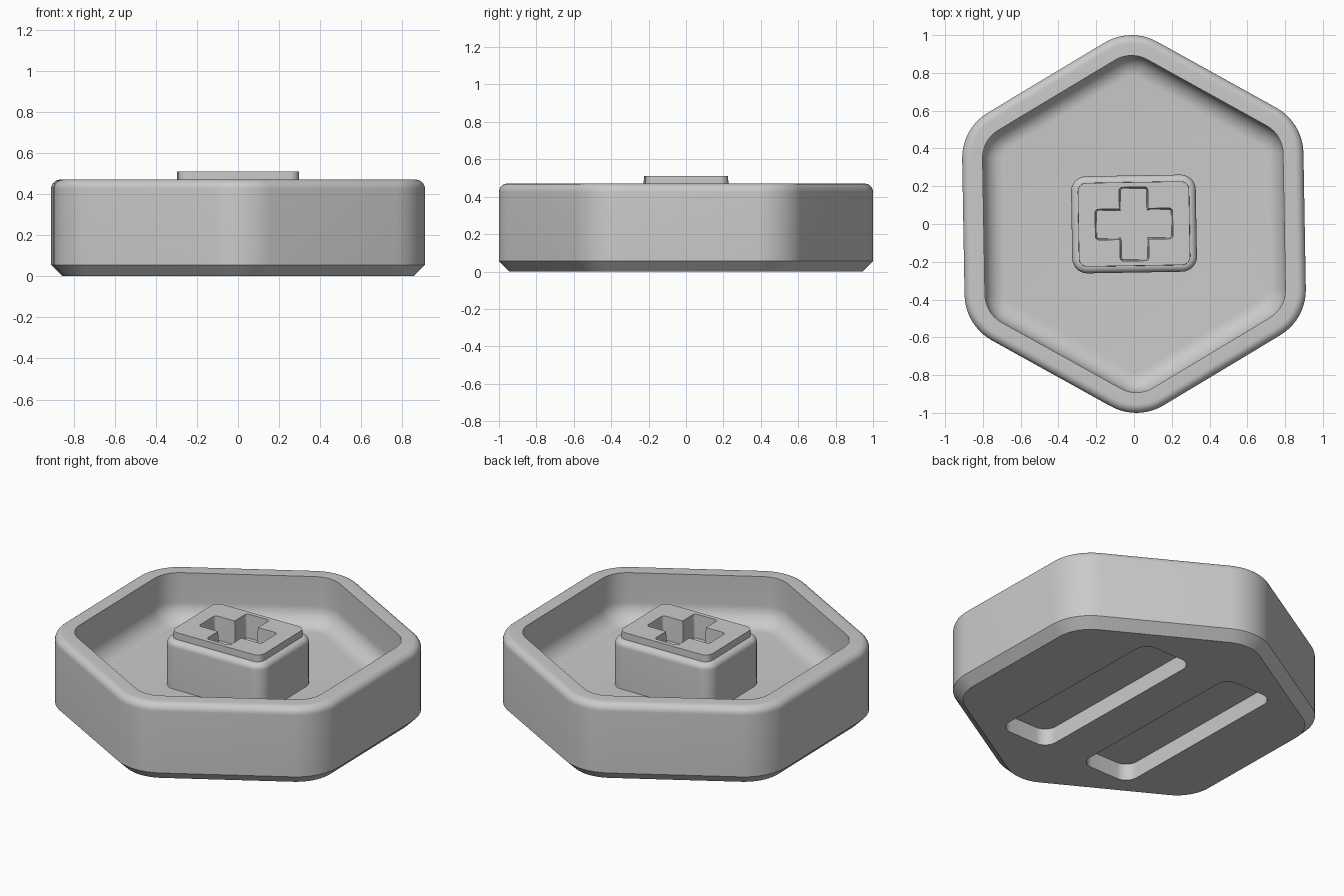
import bpy, bmesh
from math import sin, cos, pi, radians

if "Cube" in bpy.data.objects:
    bpy.data.objects.remove(bpy.data.objects["Cube"])

TWIST = radians(1)      # the whole part is turned slightly about z
ARC = 10                # segments per rounded corner

grey = bpy.data.materials.new("plain grey")
grey.use_nodes = True
grey.diffuse_color = (0.59, 0.59, 0.59, 1)
grey.node_tree.nodes["Principled BSDF"].inputs["Base Color"].default_value = grey.diffuse_color


def loft(name, centres, radius, profile):
    """Stack rounded outlines; profile holds (inset, z) from first cap to last."""
    bm = bmesh.new()
    n = len(centres)
    rings = []
    for inset, z in profile:
        ring = []
        for k, (cx, cy) in enumerate(centres):
            for i in range(ARC + 1):
                a = (k + i / ARC) * 2 * pi / n
                x = cx + (radius - inset) * cos(a)
                y = cy + (radius - inset) * sin(a)
                ring.append(bm.verts.new((x * cos(TWIST) - y * sin(TWIST),
                                          x * sin(TWIST) + y * cos(TWIST), z)))
        rings.append(ring)
    for low, high in zip(rings, rings[1:]):
        for i in range(len(low)):
            j = (i + 1) % len(low)
            bm.faces.new((low[i], low[j], high[j], high[i]))
    bm.faces.new(rings[0])
    bm.faces.new(rings[-1])
    bmesh.ops.recalc_face_normals(bm, faces=bm.faces)
    mesh = bpy.data.meshes.new(name)
    bm.to_mesh(mesh)
    bm.free()
    mesh.materials.append(grey)
    obj = bpy.data.objects.new(name, mesh)
    bpy.context.collection.objects.link(obj)
    return obj


def box_centres(hx, hy, r, x=0):
    """Corner arc centres of a rounded rectangle, counterclockwise."""
    return [(x + sx * (hx - r), sy * (hy - r))
            for sx, sy in ((1, 1), (-1, 1), (-1, -1), (1, -1))]


def fillet(inset, z, r, start, end, steps=8):
    """Quarter round in the (inset, z) plane."""
    return [(inset + r * cos(a), z + r * sin(a))
            for a in (start + (end - start) * i / steps for i in range(steps + 1))]


def cut(target, cutter):
    cutter.hide_render = True
    mod = target.modifiers.new("cut", "BOOLEAN")
    mod.operation = "DIFFERENCE"
    mod.solver = "EXACT"
    mod.object = cutter
    bpy.context.view_layer.objects.active = target
    bpy.ops.object.modifier_apply(modifier=mod.name)
    bpy.data.objects.remove(cutter)


# Hexagonal dish: chamfered foot, rounded rim, filleted hollow
TOP, FLOOR, WALL, RIM, COVE = 0.47, 0.185, 0.108, 0.045, 0.11
hexagon = [(0.72 * cos(a), 0.72 * sin(a)) for a in ((k + 0.5) * pi / 3 for k in range(6))]
profile = [(0.055, 0), (0, 0.055)]
profile += fillet(RIM, TOP - RIM, RIM, pi, pi / 2)
profile += [(WALL, TOP)]
profile += fillet(WALL + COVE, FLOOR + COVE, COVE, pi, 1.5 * pi, 12)
dish = loft("hexagonal_dish", hexagon, 0.28, profile)

# Two long slots under the foot
for x in (-0.31, 0.275):
    cut(dish, loft("slot_cutter", box_centres(0.168, 0.605, 0.075, x), 0.075,
                   [(0, -0.1), (0, 0.1)]))

# Central post with rounded shoulder and raised plate
profile = [(0, FLOOR - 0.02)] + fillet(0.035, 0.435, 0.035, pi, pi / 2) + [(0.036, 0.51)]
post = loft("socket_post", box_centres(0.33, 0.257, 0.08), 0.08, profile)

# Cross-shaped socket with slightly drafted walls
for hx, hy in ((0.206, 0.082), (0.077, 0.196)):
    cut(post, loft("cross_cutter", box_centres(hx, hy, 0.02), 0.02,
                   [(0.008, 0.37), (0, 0.52)]))

# Smooth rounded areas, keep real edges crisp
for obj in (dish, post):
    bpy.ops.object.select_all(action="DESELECT")
    obj.select_set(True)
    bpy.context.view_layer.objects.active = obj
    bpy.ops.object.shade_smooth_by_angle(angle=radians(30))
